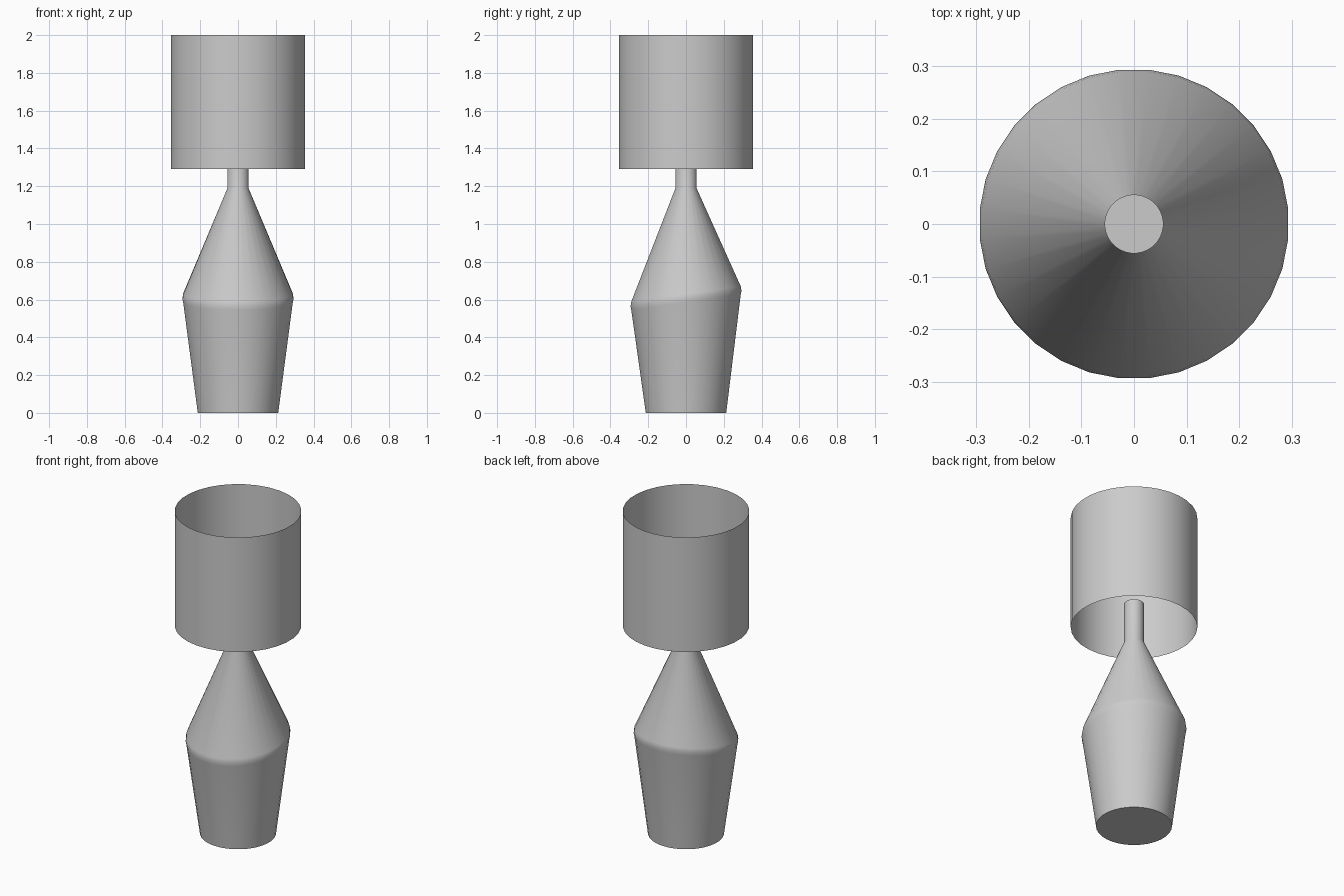
import bpy, bmesh, math

if "Cube" in bpy.data.objects:
    bpy.data.objects.remove(bpy.data.objects["Cube"])

SEGMENTS = 32


def lathe(name, rings, capped):
    """Skin rings of (radius, height, tilt); tilt is the rise in z per unit of y."""
    bm = bmesh.new()
    loops = []
    for radius, height, tilt in rings:
        loop = []
        for i in range(SEGMENTS):
            a = 2 * math.pi * (i + 0.5) / SEGMENTS
            y = radius * math.sin(a)
            loop.append(bm.verts.new((radius * math.cos(a), y, height + tilt * y)))
        loops.append(loop)
    for low, high in zip(loops, loops[1:]):
        for i in range(SEGMENTS):
            j = (i + 1) % SEGMENTS
            bm.faces.new((low[i], low[j], high[j], high[i]))
    if capped:
        bm.faces.new(loops[0][::-1])
        tip = bm.verts.new((0, 0, rings[-1][1]))
        for i in range(SEGMENTS):
            bm.faces.new((loops[-1][i], loops[-1][(i + 1) % SEGMENTS], tip))
    mesh = bpy.data.meshes.new(name)
    bm.to_mesh(mesh)
    bm.free()
    obj = bpy.data.objects.new(name, mesh)
    bpy.context.collection.objects.link(obj)
    bpy.ops.object.select_all(action='DESELECT')
    obj.select_set(True)
    bpy.context.view_layer.objects.active = obj
    bpy.ops.object.shade_smooth_by_angle(angle=math.radians(50))
    return obj


# Tapered body with a slightly tilted shoulder, narrowing to the stem
lathe("lamp_base", [
    (0.214, 0.0, 0.0),
    (0.291, 0.585, 0.14),
    (0.295, 0.605, 0.14),
    (0.291, 0.63, 0.14),
    (0.056, 1.19, 0.0),
    (0.056, 1.44, 0.0),
], capped=True)

# Thin open drum shade
lathe("lamp_shade", [(0.356, 1.29, 0.0), (0.356, 2.0, 0.0)], capped=False)
